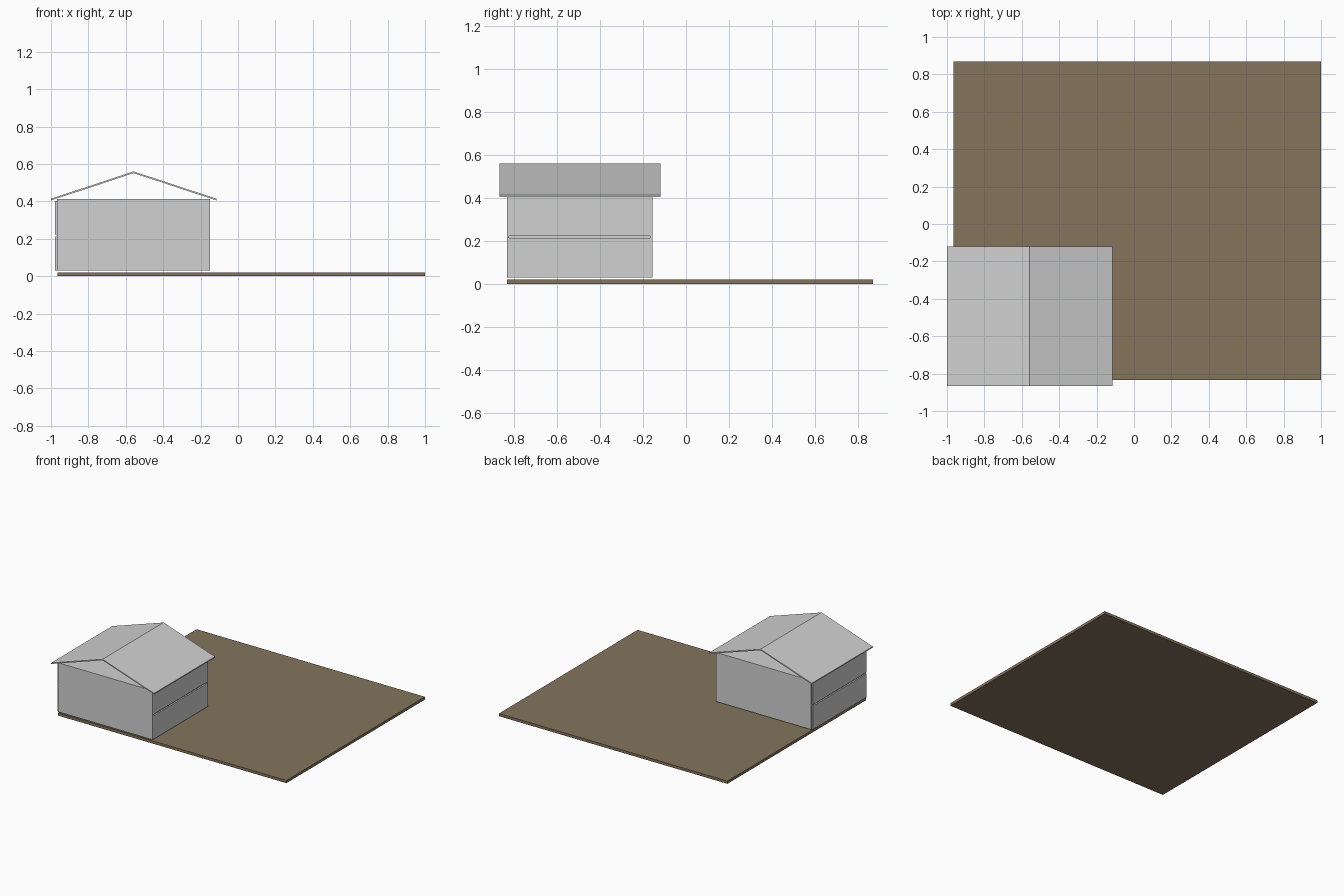
import bpy
import bmesh

if "Cube" in bpy.data.objects:
    bpy.data.objects.remove(bpy.data.objects["Cube"])


def material(name, rgb):
    m = bpy.data.materials.new(name)
    m.diffuse_color = (*rgb, 1.0)
    m.use_nodes = True
    m.node_tree.nodes["Principled BSDF"].inputs["Base Color"].default_value = m.diffuse_color
    return m


GREY = material("light_grey", (0.64, 0.64, 0.64))
BROWN = material("earth_brown", (0.23, 0.172, 0.108))


def finish(name, bm, mat):
    bmesh.ops.recalc_face_normals(bm, faces=bm.faces)
    mesh = bpy.data.meshes.new(name)
    bm.to_mesh(mesh)
    bm.free()
    mesh.materials.append(mat)
    obj = bpy.data.objects.new(name, mesh)
    bpy.context.collection.objects.link(obj)
    return obj


def box(name, x, y, z, mat):
    """Box from (min, max) ranges on each axis."""
    bm = bmesh.new()
    bmesh.ops.create_cube(bm, size=1.0)
    for v in bm.verts:
        v.co = [r[0] if c < 0 else r[1] for c, r in zip(v.co, (x, y, z))]
    return finish(name, bm, mat)


def extrude_y(name, profile, y0, y1, mat):
    """Closed xz profile extruded along y."""
    bm = bmesh.new()
    face = bm.faces.new([bm.verts.new((x, y0, z)) for x, z in profile])
    geom = bmesh.ops.extrude_face_region(bm, geom=[face])["geom"]
    verts = [g for g in geom if isinstance(g, bmesh.types.BMVert)]
    bmesh.ops.translate(bm, verts=verts, vec=(0, y1 - y0, 0))
    return finish(name, bm, mat)


T = 0.011                       # board thickness
X0, X1 = -0.967, -0.150         # front and back wall width
Y0, Y1 = -0.823, -0.167         # side panel length
STOREYS = [(0.030, 0.213), (0.223, 0.402)]

# Plot
box("ground_slab", (-0.966, 1.0), (-0.833, 0.87), (0.0, 0.021), BROWN)

# Full-height end walls
box("front_wall", (X0, X1), (Y0 - T, Y0), (0.030, 0.412), GREY)
box("back_wall", (X0, X1), (Y1, Y1 + T), (0.030, 0.412), GREY)

# Side panels, one per storey; the left ones stand proud of the end walls
for level, z in zip(("lower", "upper"), STOREYS):
    box(f"{level}_left_panel", (X0 - T, X0), (Y0, Y1), z, GREY)
    box(f"{level}_right_panel", (X1 - T, X1), (Y0, Y1), z, GREY)

# Floor between the storeys and the ceiling under the open gables
box("middle_floor", (X0, X1 - T), (Y0, Y1), (0.213, 0.223), GREY)
box("ceiling", (X0, X1), (Y0, Y1), (0.402, 0.412), GREY)

# Thin pitched roof, open at both gables
RIDGE, EAVES, D = -0.558, (-1.0, -0.115), 0.009
for side, eave in zip(("left", "right"), EAVES):
    extrude_y(f"{side}_roof_slope",
              [(eave, 0.414), (RIDGE, 0.560), (RIDGE, 0.560 - D), (eave, 0.414 - D)],
              -0.867, -0.119, GREY)
